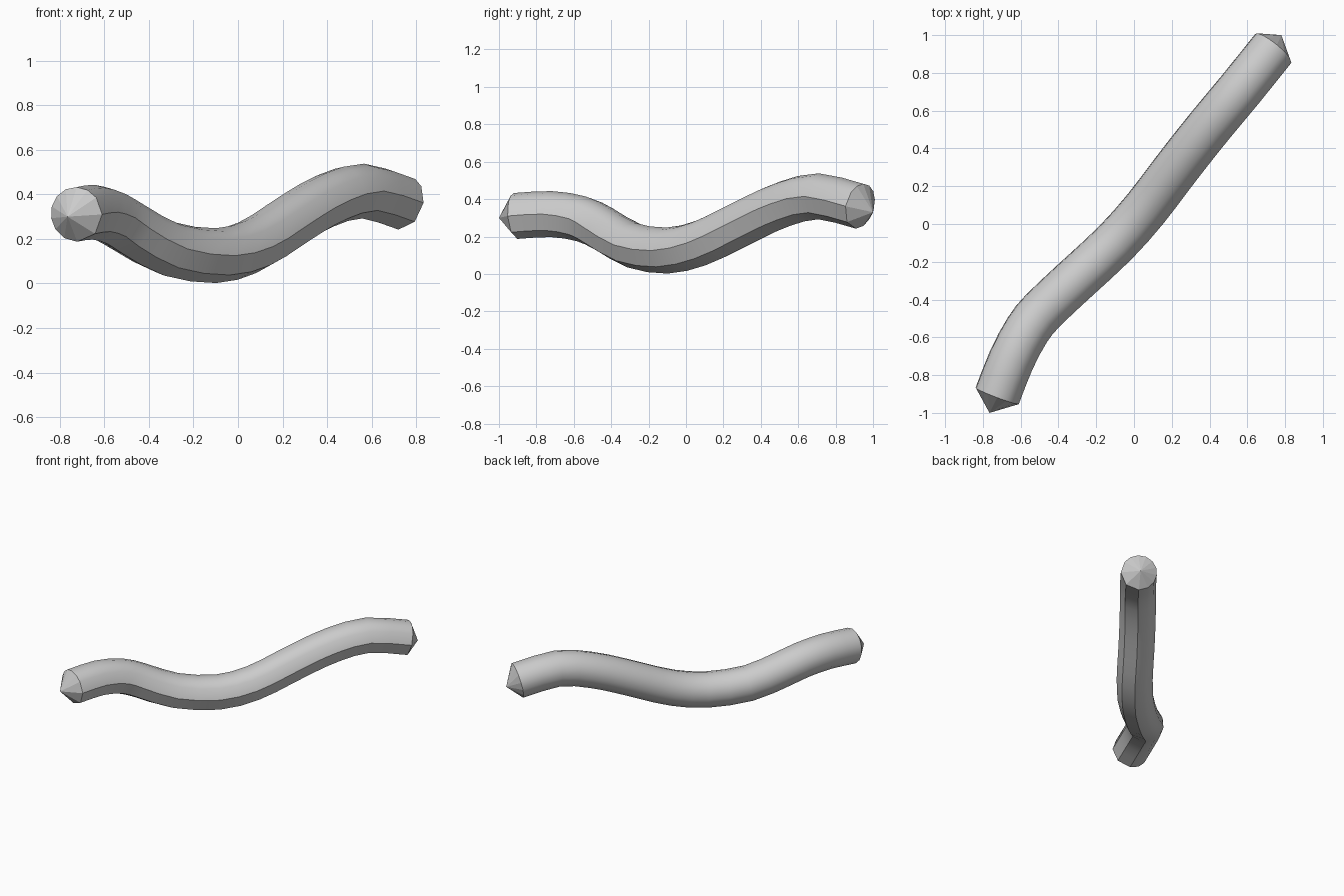
import bpy, bmesh, math
from mathutils import Vector

default = bpy.data.objects.get("Cube")
if default:
    bpy.data.objects.remove(default, do_unlink=True)

RADIUS = 0.123
# Centre line of the bent tube, front end to back end
PATH = [Vector(p) for p in [
    (-0.725, -0.91, 0.31), (-0.65, -0.72, 0.32), (-0.565, -0.56, 0.295),
    (-0.48, -0.455, 0.245), (-0.31, -0.295, 0.155), (-0.1, -0.1, 0.125),
    (0.06, 0.08, 0.165), (0.19, 0.25, 0.245), (0.29, 0.38, 0.31),
    (0.41, 0.53, 0.375), (0.56, 0.71, 0.415), (0.737, 0.93, 0.362)]]
TIPS = [Vector((-0.765, -1.0, 0.3)), Vector((0.78, 1.0, 0.33))]
# Finer sides over the top, broader flats along the lower right
ANGLES = [0, 38, 63, 88, 113, 138, 163, 188, 213, 240, 270, 315]


def spline(points, steps):
    """Smooth curve passing through every point."""
    ends = [2 * points[0] - points[1]] + points + [2 * points[-1] - points[-2]]
    out = []
    for a, b, c, d in zip(ends, ends[1:], ends[2:], ends[3:]):
        for i in range(steps):
            t = i / steps
            out.append(0.5 * (2 * b + (c - a) * t + (2 * a - 5 * b + 4 * c - d) * t ** 2
                              + (3 * b - a - 3 * c + d) * t ** 3))
    return out + [points[-1]]


def ring(bm, centre, direction):
    """One cross-section, square to the path."""
    side = direction.cross(Vector((0, 0, 1))).normalized()
    up = side.cross(direction).normalized()
    return [bm.verts.new(centre + RADIUS * (side * math.cos(math.radians(a))
                                            + up * math.sin(math.radians(a)))) for a in ANGLES]


# Tube body
bm = bmesh.new()
line = spline(PATH, 2)
last = len(line) - 1
rings = [ring(bm, p, line[min(i + 1, last)] - line[max(i - 1, 0)]) for i, p in enumerate(line)]
count = len(ANGLES)
for lower, upper in zip(rings, rings[1:]):
    for i in range(count):
        j = (i + 1) % count
        bm.faces.new((lower[i], lower[j], upper[j], upper[i]))

# Pointed end caps
caps = []
for rim, tip in zip((rings[0], rings[-1]), TIPS):
    point = bm.verts.new(tip)
    for i in range(count):
        caps.append(bm.faces.new((rim[i], rim[(i + 1) % count], point)))
bmesh.ops.recalc_face_normals(bm, faces=bm.faces)
bm.faces.index_update()
cap_ids = [f.index for f in caps]

mesh = bpy.data.meshes.new("bent_tube")
bm.to_mesh(mesh)
bm.free()
tube = bpy.data.objects.new("bent_tube", mesh)
bpy.context.collection.objects.link(tube)

# Plain grey
grey = bpy.data.materials.new("plain_grey")
grey.use_nodes = True
colour = (0.6, 0.6, 0.6, 1)
grey.diffuse_color = colour
grey.node_tree.nodes["Principled BSDF"].inputs["Base Color"].default_value = colour
mesh.materials.append(grey)

# Soft body, crisp lower edges and faceted caps
bpy.context.view_layer.objects.active = tube
tube.select_set(True)
bpy.ops.object.shade_smooth_by_angle(angle=math.radians(35))
for i in cap_ids:
    mesh.polygons[i].use_smooth = False
